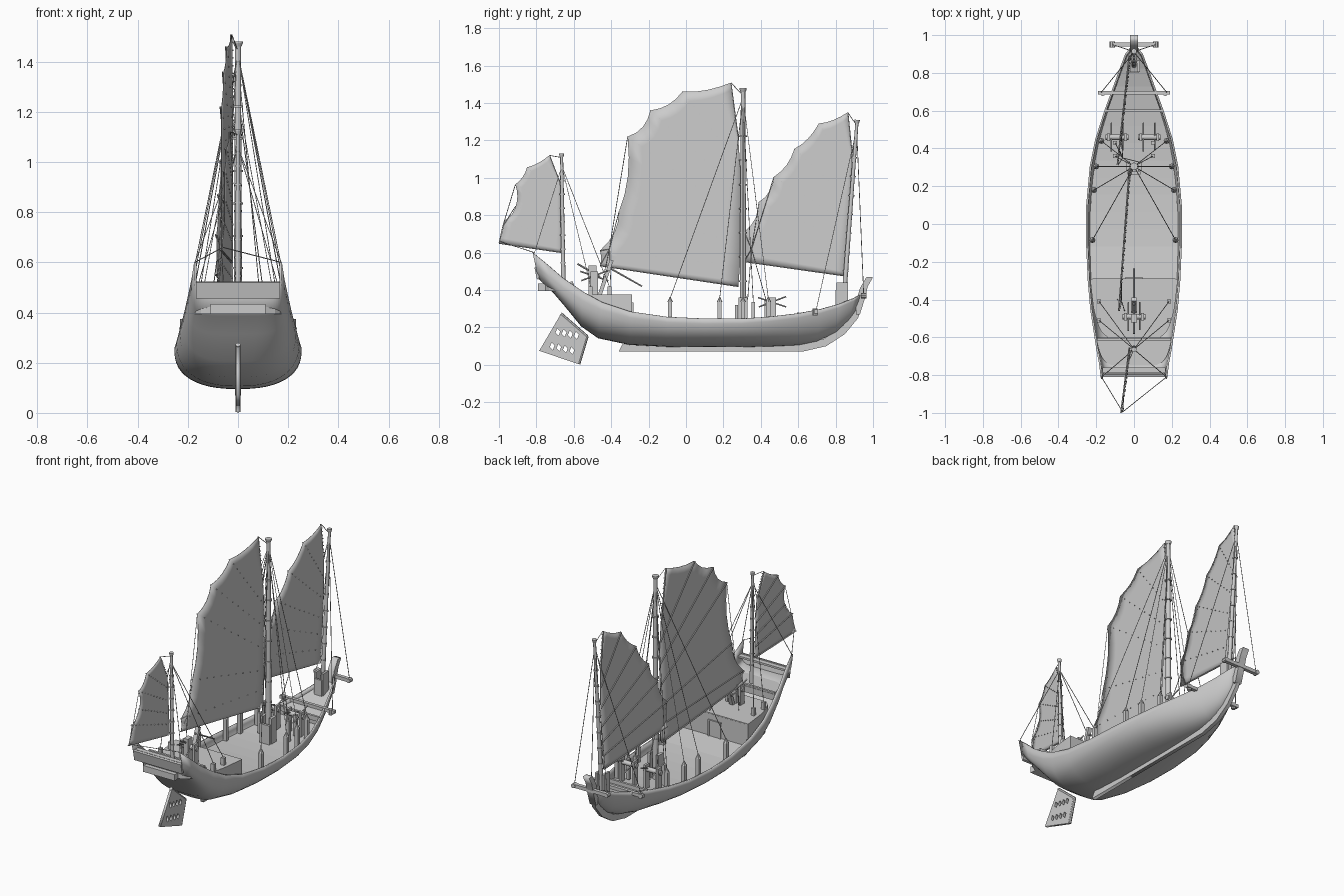
import bpy, bmesh, math
from mathutils import Vector, Matrix

if "Cube" in bpy.data.objects:
    bpy.data.objects.remove(bpy.data.objects["Cube"])

def finish(name, bm, smooth=False, thick=0, offset=-1):
    me = bpy.data.meshes.new(name)
    bmesh.ops.recalc_face_normals(bm, faces=bm.faces)
    bm.to_mesh(me); bm.free()
    ob = bpy.data.objects.new(name, me)
    bpy.context.collection.objects.link(ob)
    if thick:
        m = ob.modifiers.new("thickness", 'SOLIDIFY')
        m.thickness, m.offset = thick, offset
    if smooth:
        bpy.ops.object.select_all(action='DESELECT')
        ob.select_set(True); bpy.context.view_layer.objects.active = ob
        bpy.ops.object.shade_smooth_by_angle(angle=math.radians(40))
    return ob

def rods(name, items, seg=8):
    """items: (start, end, start radius, end radius)"""
    bm = bmesh.new()
    for a, b, r1, r2 in items:
        a, b = Vector(a), Vector(b)
        rot = (b - a).to_track_quat('Z', 'Y').to_matrix().to_4x4()
        bmesh.ops.create_cone(bm, cap_ends=True, segments=seg, radius1=r1, radius2=r2,
                              depth=(b - a).length, matrix=Matrix.Translation((a + b) / 2) @ rot)
    return finish(name, bm, seg > 6)

def boxes(name, items):
    """items: (centre, size, tilt about x in degrees)"""
    bm = bmesh.new()
    for c, s, t in items:
        mat = Matrix.Translation(c) @ Matrix.Rotation(math.radians(t), 4, 'X') @ Matrix.Diagonal((*s, 1))
        bmesh.ops.create_cube(bm, size=1, matrix=mat)
    return finish(name, bm)

def plate(name, loops, width):
    """outline (and holes) in the y-z plane, extruded along x"""
    cu = bpy.data.curves.new(name, 'CURVE')
    cu.dimensions, cu.fill_mode, cu.extrude = '2D', 'BOTH', width / 2
    for pts in loops:
        sp = cu.splines.new('POLY'); sp.points.add(len(pts) - 1); sp.use_cyclic_u = True
        for p, q in zip(sp.points, pts):
            p.co = (q[0], q[1], 0, 1)
    ob = bpy.data.objects.new(name, cu)
    bpy.context.collection.objects.link(ob)
    ob.rotation_euler = (math.pi / 2, 0, math.pi / 2)
    bpy.ops.object.select_all(action='DESELECT')
    ob.select_set(True); bpy.context.view_layer.objects.active = ob
    bpy.ops.object.convert(target='MESH')

# hull stations: sheer y, half width, sheer z, keel y, keel z, section fullness
ST = [(-.82, .175, .60, -.79, .46, 6), (-.74, .185, .535, -.71, .385, 5), (-.66, .2, .465, -.65, .315, 4),
      (-.55, .217, .39, -.56, .205, 3), (-.45, .232, .335, -.47, .142, 2.6), (-.3, .245, .285, -.3, .106, 2.4),
      (-.1, .254, .256, -.1, .096, 2.4), (.1, .253, .247, .1, .095, 2.4), (.3, .235, .247, .3, .095, 2.3),
      (.45, .205, .257, .45, .098, 2.2), (.6, .157, .275, .6, .105, 2.1), (.72, .113, .297, .7, .125, 2),
      (.82, .077, .325, .8, .172, 2), (.9, .047, .355, .87, .237, 1.9), (.945, .012, .38, .93, .31, 1.8)]

def half_width(y, z):
    for a, b in zip(ST, ST[1:]):
        if y <= b[0]:
            break
    t = max(0, min(1, (y - a[0]) / (b[0] - a[0])))
    s = [p + (q - p) * t for p, q in zip(a, b)]
    u = max(0, min(.98, (s[2] - z) / (s[2] - s[4])))
    return s[1] * (1 - u ** s[5]) ** (1 / s[5]), s[2]

# hull shell
bm = bmesh.new()
K = 12
rows = []
for ys, w, zs, yk, zk, n in ST:
    row = []
    for i in range(2 * K + 1):
        th = math.pi * i / (2 * K)
        c = math.cos(th); u = math.sin(th) ** (2 / n)
        x = math.copysign(abs(c) ** (2 / n), c) * w if i != K else 0
        u = 0 if i in (0, 2 * K) else u
        row.append(bm.verts.new((x, ys + (yk - ys) * u, zs + (zk - zs) * u)))
    rows.append(row)
for a, b in zip(rows, rows[1:]):
    for i in range(2 * K):
        bm.faces.new((a[i], b[i], b[i + 1], a[i + 1]))
finish("hull", bm, True, .01)

# keel with rising stem post
plate("keel", [[(-.36, .07), (.62, .07), (.75, .1), (.85, .165), (.92, .25), (.955, .36), (.96, .4),
                (.9, .33), (.84, .21), (.74, .14), (.6, .11), (-.34, .11)]], .024)
plate("stem_post", [[(.91, .27), (.93, .27), (.958, .36), (.972, .42), (1, .468), (.965, .47), (.93, .41), (.91, .34)]], .044)

# decks following the hull sides
def deck(name, y0, y1, zf, depth, inset=.01, n=10):
    bm = bmesh.new(); prev = None
    for i in range(n + 1):
        y = y0 + (y1 - y0) * i / n
        z = zf(half_width(y, 9)[1])
        w = max(.004, min(half_width(y, z)[0], half_width(y, z - depth)[0]) - inset)
        cur = [bm.verts.new(p) for p in ((-w, y, z), (w, y, z), (w, y, z - depth), (-w, y, z - depth))]
        if prev:
            for k in range(4):
                bm.faces.new((prev[k], prev[k - 1], cur[k - 1], cur[k]))
        else:
            bm.faces.new(cur)
        prev = cur
    bm.faces.new(prev)
    finish(name, bm)

deck("main_deck", -.3, .61, lambda s: s - .05, .01)
deck("fore_deck", .6, .92, lambda s: s - .02, .03)
deck("poop_deck", -.6, -.29, lambda s: .375, .1, .014)
deck("stern_deck", -.79, -.6, lambda s: .435, .04)
boxes("poop_bulkhead", [((0, -.295, .285), (.44, .012, .17), 0)])
boxes("cabin_door", [((x, -.286, .265), (.008, .012, .13), 0) for x in (-.04, .04)]
      + [((0, -.286, .33), (.09, .012, .008), 0), ((0, -.288, .265), (.07, .008, .12), 0)])
boxes("transom", [((0, -.797, .49), (.335, .014, .065), 12), ((0, -.775, .515), (.335, .03, .012), 0),
                  ((0, -.61, .43), (.39, .014, .03), 0)])

# cross beams, mast partners
boxes("bow_beams", [((0, .695, .285), (.38, .02, .02), 0), ((0, .95, .37), (.245, .022, .022), 0),
                    ((0, .6, .265), (.3, .014, .03), 0)])
boxes("mast_partners", [((s * .03, .305, .28), (.018, .05, .16), 0) for s in (-1, 1)]
      + [((s * .024, .835, .37), (.014, .06, .14), 0) for s in (-1, 1)]
      + [((0, .27, .26), (.07, .015, .12), 0), ((0, .805, .35), (.05, .012, .1), 0)])

# masts with caps and hoops
MASTS = {"fore": ((0, .84, .3), (0, .915, 1.31), .013), "main": ((0, .305, .19), (0, .305, 1.48), .018),
         "mizzen": ((0, -.655, .4), (0, -.665, 1.13), .012)}
for k, (a, b, r) in MASTS.items():
    a, b = Vector(a), Vector(b); d = (b - a).normalized()
    it = [(a, b, r, r * .65), (b - d * .02, b - d * .006, r * .8, r * 1.1), (b - d * .006, b, r * 1.1, r * 1.1)]
    rods(k + "_mast", it, 14)
    hoops = []
    for i in range(7):
        p = a.lerp(b, .2 + .1 * i)
        hoops.append((p - d * .004, p + d * .004, r * 1.15, r * 1.15))
    rods(k + "_mast_hoops", hoops, 12)

# fan sails: luff and leech ends of each batten in (y, z)
SAILS = {
    "main": ([(.28, .42), (.288, .53), (.292, .65), (.293, .78), (.293, .92), (.29, 1.06), (.28, 1.2)],
             [(-.46, .53), (-.46, .61), (-.358, .82), (-.312, 1.22), (-.19, 1.36), (-.02, 1.46), (.24, 1.508)], .3, .075),
    "fore": ([(.86, .475), (.868, .56), (.874, .65), (.88, .75), (.885, .87), (.887, 1.0), (.888, 1.12)],
             [(.312, .552), (.312, .71), (.39, .87), (.47, 1.005), (.58, 1.155), (.71, 1.29), (.865, 1.35)], .9, .11),
    "mizzen": ([(-.655, .6), (-.657, .67), (-.66, .74), (-.664, .82), (-.668, .9), (-.673, .97)],
               [(-1, .65), (-.972, .77), (-.91, .85), (-.912, .965), (-.85, 1.055), (-.73, 1.12)], -.65, .13)}

def on_sail(y, z, ym, k):
    return Vector((-.02 - k * max(0, ym - y), y, z))

for name, (luff, leech, ym, k) in SAILS.items():
    bm = bmesh.new(); prev = None; battens = []; knots = []
    for i in range(len(luff)):
        L, E = Vector(luff[i]), Vector(leech[i])
        battens.append((on_sail(*L, ym, k) - Vector((.005, 0, 0)), on_sail(*E, ym, k) - Vector((.005, 0, 0)), .004, .003))
        if i:
            for j in range(1, 10):
                q = on_sail(*L.lerp(E, j / 10), ym, k)
                knots.append((q, q + Vector((.006, 0, 0)), .003, .003))
        for s in range(4 if i < len(luff) - 1 else 1):
            t = s / 4
            l, e = (L.lerp(Vector(luff[i + 1]), t), E.lerp(Vector(leech[i + 1]), t)) if s else (L, E)
            e = e.lerp(l, .11 * t * (1 - t) * (1.4 if i else .3))
            cur = [bm.verts.new(on_sail(*l.lerp(e, j / 8), ym, k)) for j in range(9)]
            if prev:
                for j in range(8):
                    bm.faces.new((prev[j], prev[j + 1], cur[j + 1], cur[j]))
            prev = cur
    finish(name + "_sail", bm, True, .003, 0)
    rods(name + "_battens", battens, 6)
    rods(name + "_reef_knots", knots, 4)

# shroud posts along the sides
posts, tips, ropes = [], [], []
R = .002
def rope(a, b): ropes.append((a, b, R, R))
for s in (-1, 1):
    for y in (-.085, .18, .305, .44):
        x = s * (half_width(y, .3)[0] - .034)
        posts.append(((x, y, .265), (.024, .022, .14), 0))
        tips.append(((x, y, .335), (x, y, .362), .016, .003))
        rope((x, y, .355), (0, .305, 1.43))
    for y in (-.41, -.51):
        posts.append(((s * .185, y, .395), (.022, .022, .05), 0))
        rope((s * .185, y, .42), (0, -.663, 1.06))
    rope((s * .172, -.81, .6), (0, -.664, 1.06))
    rope((s * .172, -.81, .6), (-.06, -.995, .66))
    rope((s * .175, .695, .29), (0, .91, 1.25))
    rope((s * .115, .95, .375), (0, .913, 1.25))
    tips.append(((s * .165, .69, .265), (s * .165, .69, .3), .013, .013))
    tips.append(((s * .115, .935, .37), (s * .115, .965, .37), .014, .014))
    for y, z in ((.43, .28), (.36, .27)):
        posts.append(((s * .1, y, z), (.02, .02, .13), 0))
boxes("shroud_posts", posts)
rods("shroud_blocks", tips, 8)

# sheets from sail edges, halyards
for n, hub in (("main", (-.065, -.41, .62)), ("fore", (-.06, .35, .62)), ("mizzen", (-.055, -.98, .74))):
    luff, leech, ym, k = SAILS[n]
    for p in leech[:4]:
        rope(on_sail(*p, ym, k), hub)
    a, b, r = MASTS[n]
    rope(on_sail(*leech[-1], ym, k), Vector(a).lerp(Vector(b), .97))
    rope(Vector(a).lerp(Vector(b), .97), on_sail(*luff[-1], ym, k))
rope((-.065, -.41, .62), (-.09, -.4, .38)); rope((-.065, -.41, .62), (-.05, -.46, .38))
rope((-.06, .35, .62), (-.1, .43, .34)); rope((-.06, .35, .62), (.02, .33, .35))
rope((0, .305, 1.4), (.1, .36, .33)); rope((0, .305, 1.4), (-.1, .36, .33))
rods("rigging", ropes, 4)

# windlasses with handspikes
for name, x, y, z, base in (("left_windlass", -.09, .46, .33, .2), ("right_windlass", .08, .46, .33, .2),
                            ("aft_windlass", 0, -.49, .47, .37)):
    rods(name + "_drum", [((x - .06, y, z), (x + .06, y, z), .015, .015),
                          ((x - .03, y - .075, z + .03), (x - .03, y + .075, z - .02), .004, .004),
                          ((x + .03, y - .07, z - .02), (x + .03, y + .075, z + .035), .004, .004)], 10)
    h = z + .03 - base
    boxes(name + "_posts", [((x + s * .045, y, base + h / 2), (.014, .04, h), 0) for s in (-1, 1)])

# steering post, tiller and stern bitts
boxes("tiller_post", [((0, -.43, .465), (.025, .02, .2), -19), ((0, -.5, .45), (.03, .045, .16), 0)])
rods("tiller", [((0, -.58, .54), (0, -.46, .47), .005, .005), ((0, -.43, .53), (0, -.235, .42), .005, .004)], 8)

# pierced rudder and stock
def diamond(y, z): return [(y - .013, z - .004), (y - .003, z + .02), (y + .013, z + .004), (y + .003, z - .02)]
holes = [diamond(-.685 + .033 * i, .175 - .006 * i) for i in range(4)] + [diamond(-.715 + .035 * i, .1 - .008 * i) for i in range(4)]
plate("rudder", [[(-.67, .27), (-.53, .15), (-.575, .004), (-.785, .075)]] + holes, .016)
rods("rudder_stock", [((0, -.575, .005), (0, -.53, .155), .01, .01), ((0, -.53, .15), (0, -.67, .272), .01, .01)], 8)
